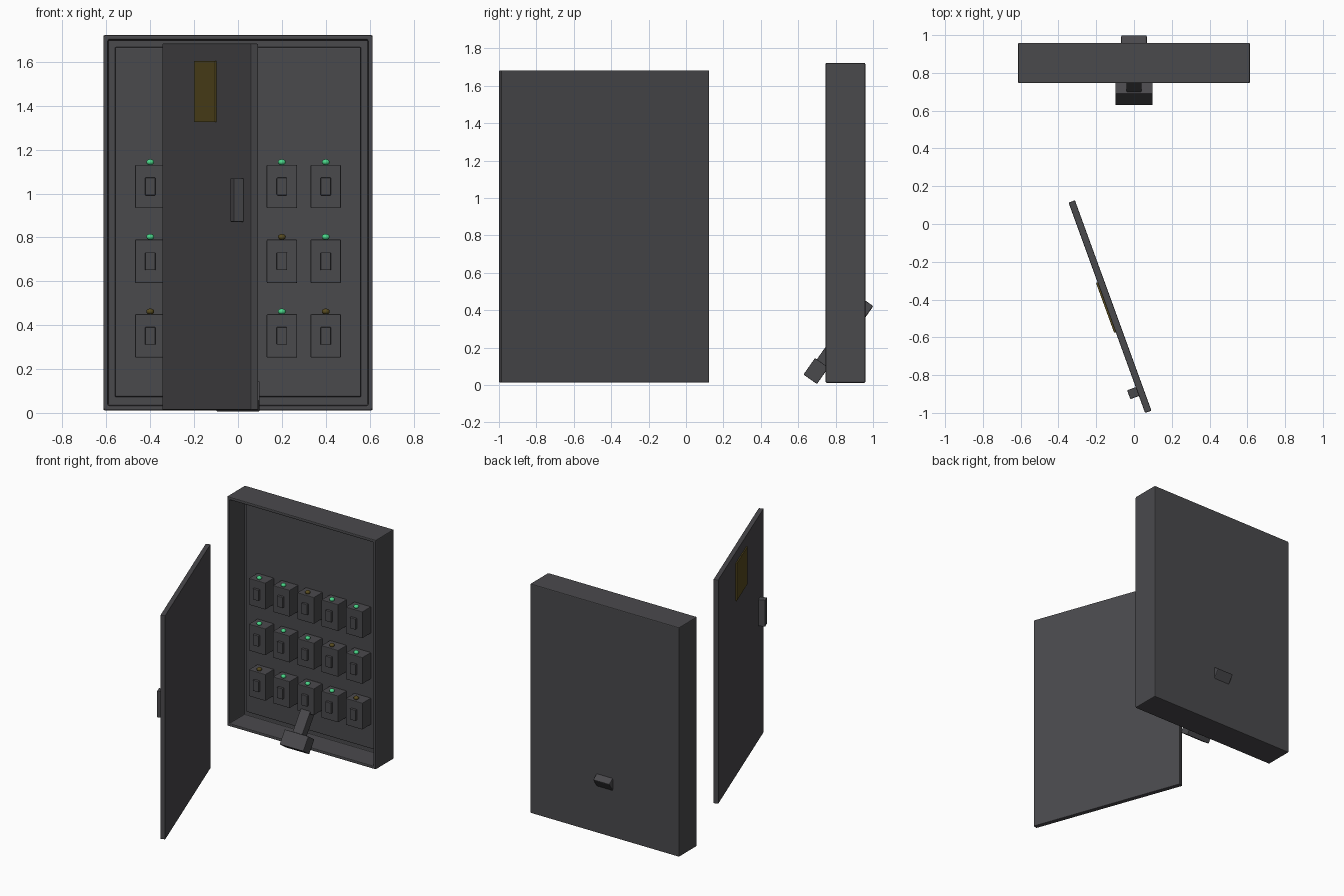
import bpy, bmesh, math
from mathutils import Matrix, Vector

if "Cube" in bpy.data.objects:
    bpy.data.objects.remove(bpy.data.objects["Cube"])


def material(name, rgb):
    m = bpy.data.materials.new(name)
    m.diffuse_color = (*rgb, 1)
    m.use_nodes = True
    m.node_tree.nodes["Principled BSDF"].inputs["Base Color"].default_value = m.diffuse_color
    return m


METAL = material("dark_grey_metal", (0.068, 0.067, 0.073))
AMBER = material("dull_amber", (0.10, 0.072, 0.014))
GREEN = material("bright_green", (0.07, 0.68, 0.25))


def finish(name, bm, mat, matrix=Matrix(), bevel=0.0):
    if bevel:
        bmesh.ops.bevel(bm, geom=bm.edges[:], offset=bevel, segments=2,
                        profile=0.5, affect='EDGES')
    bmesh.ops.recalc_face_normals(bm, faces=bm.faces[:])
    me = bpy.data.meshes.new(name)
    bm.to_mesh(me)
    bm.free()
    me.materials.append(mat)
    ob = bpy.data.objects.new(name, me)
    ob.matrix_world = matrix
    bpy.context.collection.objects.link(ob)
    return ob


def box(name, center, size, mat=METAL, frame=Matrix(), bevel=0.004):
    bm = bmesh.new()
    bmesh.ops.create_cube(bm, size=1)
    bmesh.ops.scale(bm, vec=size, verts=bm.verts)
    return finish(name, bm, mat, frame @ Matrix.Translation(center), bevel)


# Cabinet shell: box with the front inset and pushed back
bm = bmesh.new()
bmesh.ops.create_cube(bm, size=1)
bmesh.ops.scale(bm, vec=(1.228, 0.213, 1.71), verts=bm.verts)
front = min(bm.faces, key=lambda f: f.calc_center_median().y)
bmesh.ops.inset_region(bm, faces=[front], thickness=0.031)
front = [f for f in bm.faces if f.calc_center_median().length > 0.1
         and abs(f.calc_center_median().x) < 0.01
         and abs(f.calc_center_median().z) < 0.01
         and f.calc_center_median().y < -0.1]
ext = bmesh.ops.extrude_face_region(bm, geom=front)
bmesh.ops.delete(bm, geom=front, context='FACES_ONLY')
bmesh.ops.translate(bm, vec=(0, 0.175, 0),
                    verts=[v for v in ext['geom'] if isinstance(v, bmesh.types.BMVert)])
finish("cabinet_shell", bm, METAL, Matrix.Translation((0, 0.8525, 0.867)), 0.006)

# Raised mounting plate inside the cabinet
box("mounting_plate", (0, 0.912, 0.87), (1.122, 0.034, 1.595), bevel=0.006)

# Breakers with switches and indicator lamps
rows = ((1.032, "GGAGG"), (0.691, "GGGAG"), (0.351, "AGGGA"))
for r, (z, lamps) in enumerate(rows):
    for c, lamp in enumerate(lamps):
        x = (c - 2) * 0.2
        tag = f"_{r + 1}_{c + 1}"
        box("breaker" + tag, (x, 0.85, z), (0.138, 0.11, 0.198))
        box("switch" + tag, (x, 0.792, z), (0.047, 0.03, 0.08), bevel=0.003)
        bm = bmesh.new()
        bmesh.ops.create_uvsphere(bm, u_segments=16, v_segments=8, radius=0.018)
        bmesh.ops.scale(bm, vec=(1, 1, 0.75), verts=bm.verts)
        for f in bm.faces:
            f.smooth = True
        finish("lamp" + tag, bm, GREEN if lamp == "G" else AMBER,
               Matrix.Translation((x, 0.822, z + 0.111)))

# Slanted lever: grip head, bar and rear pivot block
lever = Matrix.Translation((0, 0.695, 0.075)) @ Matrix.Rotation(math.radians(-35), 4, 'X')
box("lever_grip", (0, 0, 0), (0.197, 0.088, 0.108), frame=lever)
box("lever_bar", (0, 0, 0.22), (0.08, 0.064, 0.38), frame=lever)
box("lever_pivot", (0, 0, 0.42), (0.135, 0.104, 0.08), frame=lever, bevel=0.006)

# Detached door swung wide, with its label plate and handle
door = Matrix.Translation((-0.127, -0.4375, 0)) @ Matrix.Rotation(math.radians(-70), 4, 'Z')
box("door", (0, 0, 0.848), (1.185, 0.036, 1.67), frame=door, bevel=0.005)
box("door_label", (-0.003, -0.022, 1.465), (0.28, 0.0095, 0.28), AMBER, door, 0.002)
box("door_handle", (0.472, -0.0415, 0.97), (0.05, 0.05, 0.198), frame=door)
